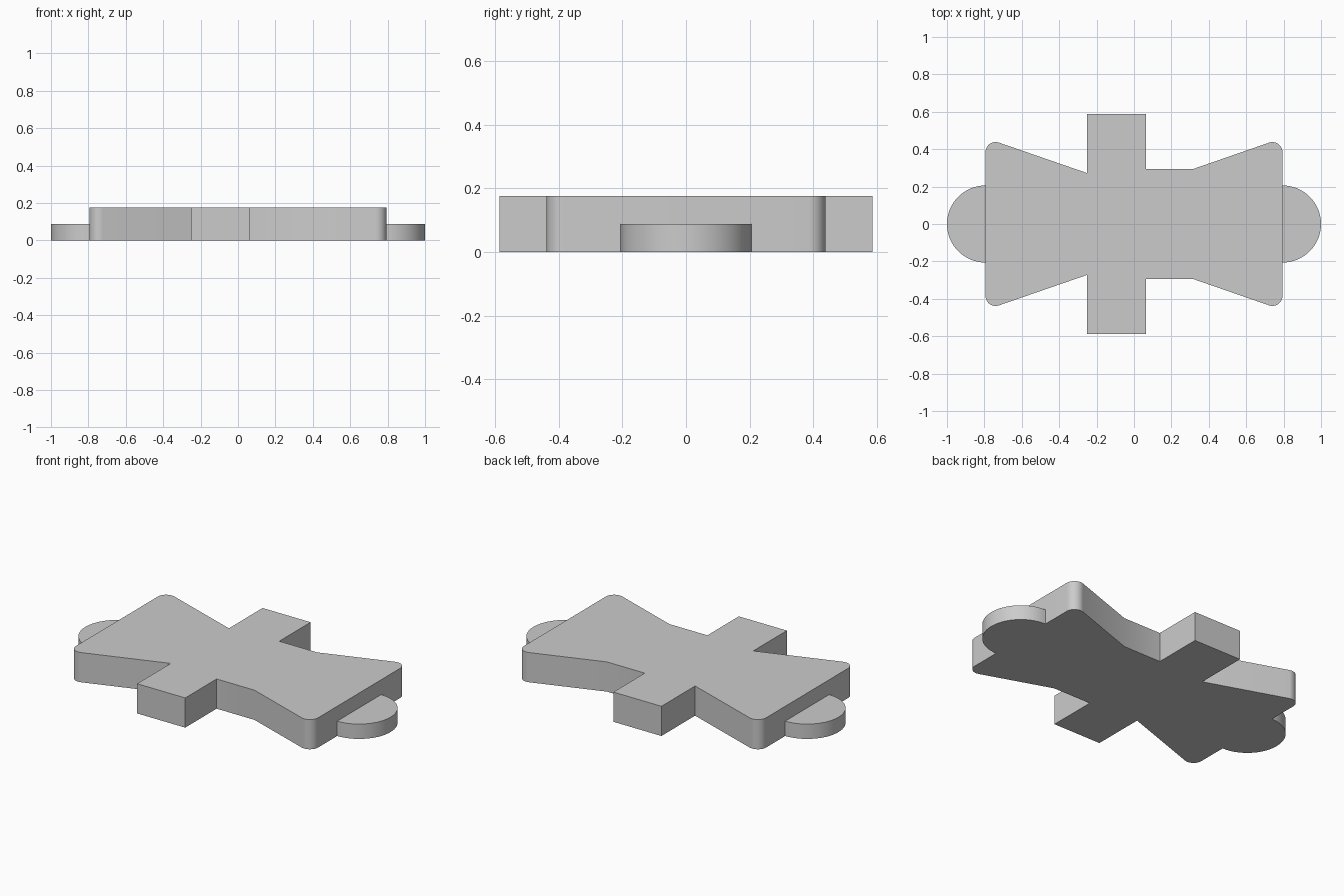
import bpy, bmesh, math
from mathutils import Vector

if "Cube" in bpy.data.objects:
    bpy.data.objects.remove(bpy.data.objects["Cube"])

HEIGHT, TAB_HEIGHT = 0.176, 0.088
END_X, TAB_R = 0.794, 0.206


def fillet(prev, corner, nxt, r, steps=12):
    """Points of an arc rounding the corner between two straight edges."""
    p, c, n = Vector(prev), Vector(corner), Vector(nxt)
    a, b = (p - c).normalized(), (n - c).normalized()
    half = a.angle(b) / 2
    centre = c + (a + b).normalized() * (r / math.sin(half))
    t = r / math.tan(half)
    u, v = c + a * t - centre, c + b * t - centre
    total = u.angle(v)
    return [centre + (u * math.sin(total * (1 - i / steps)) + v * math.sin(total * i / steps))
            / math.sin(total) for i in range(steps + 1)]


def extrude_profile(name, points, height):
    """Solid prism standing on z = 0, smooth on its curved sides."""
    bm = bmesh.new()
    base = bm.faces.new([bm.verts.new((x, y, 0)) for x, y in points])
    top = bmesh.ops.extrude_face_region(bm, geom=[base], use_keep_orig=True)["geom"]
    bmesh.ops.translate(bm, vec=(0, 0, height),
                        verts=[g for g in top if isinstance(g, bmesh.types.BMVert)])
    bmesh.ops.recalc_face_normals(bm, faces=bm.faces)
    mesh = bpy.data.meshes.new(name)
    bm.to_mesh(mesh)
    bm.free()
    obj = bpy.data.objects.new(name, mesh)
    bpy.context.collection.objects.link(obj)
    bpy.ops.object.select_all(action='DESELECT')
    obj.select_set(True)
    bpy.context.view_layer.objects.active = obj
    bpy.ops.object.shade_smooth_by_angle(angle=math.radians(30))
    return obj


# Flared body with cross arm: upper half of the outline, mirrored across y
left_neck, right_neck = (-0.25, 0.272), (0.313, 0.293)
upper = fillet((-END_X, 0), (-END_X, 0.46), left_neck, 0.054)
upper += [left_neck, (-0.25, 0.587), (0.065, 0.587), (0.065, 0.293), right_neck]
upper += fillet(right_neck, (END_X, 0.46), (END_X, 0), 0.054)
lower = [(x, -y) for x, y in reversed(upper)]
extrude_profile("body", upper + lower, HEIGHT)

# Half-round tabs at both ends
for side, name in ((-1, "left_tab"), (1, "right_tab")):
    arc = [(side * (END_X + TAB_R * math.cos(a)), TAB_R * math.sin(a))
           for a in (math.pi * (i / 32 - 0.5) for i in range(33))]
    extrude_profile(name, arc, TAB_HEIGHT)
